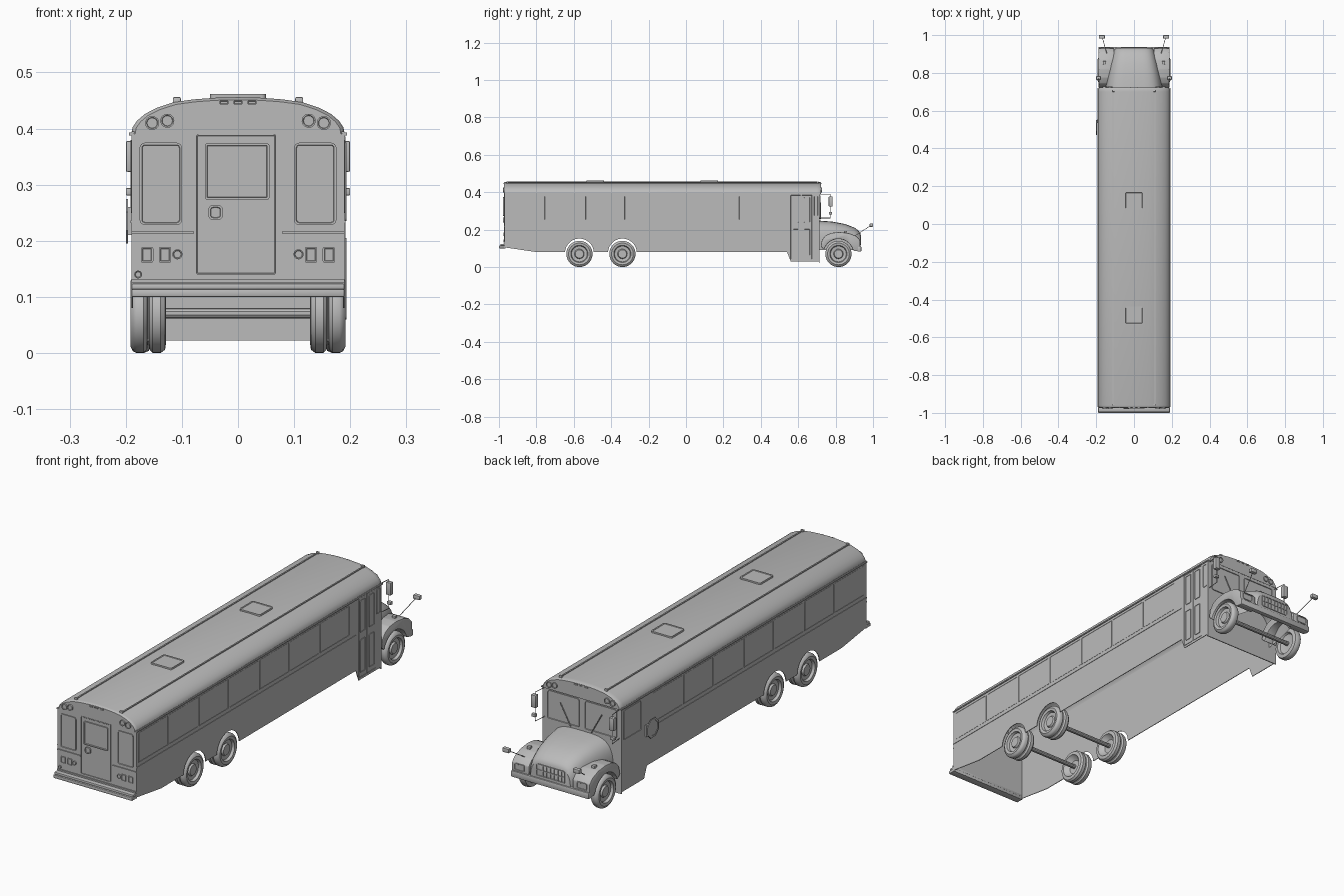
import bpy, bmesh, math
from mathutils import Vector

cube = bpy.data.objects.get("Cube")
if cube:
    bpy.data.objects.remove(cube, do_unlink=True)

GREY = (0.5, 0.5, 0.5, 1)
grey = bpy.data.materials.new("plain_grey")
grey.diffuse_color = GREY
grey.use_nodes = True
grey.node_tree.nodes["Principled BSDF"].inputs["Base Color"].default_value = GREY


def finish(name, bm):
    bmesh.ops.recalc_face_normals(bm, faces=bm.faces[:])
    me = bpy.data.meshes.new(name)
    bm.to_mesh(me)
    bm.free()
    me.materials.append(grey)
    me.shade_smooth()
    me.set_sharp_from_angle(angle=0.6)
    ob = bpy.data.objects.new(name, me)
    bpy.context.collection.objects.link(ob)
    return ob


def place(axis, u, v, d):
    return {"x": (d, u, v), "y": (u, d, v), "z": (u, v, d)}[axis]


def prism(name, pts, axis, d0, d1, rim=0, sink=0, bevel=0):
    """Extrude a 2D outline from d0 to d1; optionally sink the d1 face inside a rim."""
    bm = bmesh.new()
    a = [bm.verts.new(place(axis, u, v, d0)) for u, v in pts]
    b = [bm.verts.new(place(axis, u, v, d1)) for u, v in pts]
    bm.faces.new(a)
    front = bm.faces.new(b)
    n = len(pts)
    for i in range(n):
        bm.faces.new((a[i], a[(i + 1) % n], b[(i + 1) % n], b[i]))
    bmesh.ops.recalc_face_normals(bm, faces=bm.faces[:])
    if rim:
        bmesh.ops.inset_individual(bm, faces=[front], thickness=rim)
        bmesh.ops.inset_individual(bm, faces=[front], thickness=0.001, depth=-sink)
    if bevel:
        bmesh.ops.bevel(bm, geom=bm.edges[:], offset=bevel, segments=2,
                        profile=0.5, affect="EDGES")
    return finish(name, bm)


def arc(cu, cv, r, a0, a1, n):
    return [(cu + r * math.cos(a0 + (a1 - a0) * i / n),
             cv + r * math.sin(a0 + (a1 - a0) * i / n)) for i in range(n + 1)]


def rounded(u0, u1, v0, v1, r):
    q = math.pi / 2
    corners = ((u1 - r, v1 - r), (u0 + r, v1 - r), (u0 + r, v0 + r), (u1 - r, v0 + r))
    return [p for i, (u, v) in enumerate(corners) for p in arc(u, v, r, i * q, (i + 1) * q, 4)]


def panel(name, axis, at, out, u0, u1, v0, v1, r=0.006, rim=0.003, sink=0.0015):
    return prism(name, rounded(u0, u1, v0, v1, r), axis, at, at + out, rim, sink)


def box(name, x0, x1, y0, y1, z0, z1, bevel=0):
    return prism(name, [(x0, y0), (x1, y0), (x1, y1), (x0, y1)], "z", z0, z1, bevel=bevel)


def disc(name, axis, at, out, u, v, r, sides=20, sink=0.0015):
    pts = arc(u, v, r, math.pi / 8, math.pi * 2.125, sides)[:-1]
    return prism(name, pts, axis, at, at + out, r * 0.2, sink)


def loft(name, rings, caps=()):
    bm = bmesh.new()
    rows = [[bm.verts.new(p) for p in ring] for ring in rings]
    for a, b in zip(rows, rows[1:]):
        for i in range(len(a) - 1):
            bm.faces.new((a[i], a[i + 1], b[i + 1], b[i]))
    for c in caps:
        bm.faces.new(rows[c])
    return finish(name, bm)


def lathe(name, profile, y, z, s=1, seg=40):
    rings = [[(s * x, y + r * math.cos(t), z + r * math.sin(t))
              for t in [math.tau * i / seg for i in range(seg + 1)]] for x, r in profile]
    ob = loft(name, rings)
    bm = bmesh.new()
    bm.from_mesh(ob.data)
    bmesh.ops.remove_doubles(bm, verts=bm.verts[:], dist=1e-5)
    bmesh.ops.recalc_face_normals(bm, faces=bm.faces[:])
    bm.to_mesh(ob.data)
    bm.free()
    ob.data.set_sharp_from_angle(angle=0.6)
    return ob


def rod(name, p, q, r=0.002):
    p, q = Vector(p), Vector(q)
    bm = bmesh.new()
    bmesh.ops.create_cone(bm, cap_ends=True, segments=10, radius1=r, radius2=r, depth=(q - p).length)
    rot = (q - p).to_track_quat("Z", "Y")
    for v in bm.verts:
        v.co = rot @ v.co + (p + q) / 2
    return finish(name, bm)


SIDES = ((1, "left"), (-1, "right"))
REAR_AXLES = (-0.57, -0.34)
W, BACK, FRONT = 0.19, -0.97, 0.715

# Hollow body: side walls with wheel arches, end walls
outline = [(BACK, 0.105), (-0.8, 0.08)]
for y in REAR_AXLES:
    outline += arc(y, 0.075, 0.077, math.pi - 0.065, 0.065, 20)
outline += [(0.54, 0.08), (0.56, 0.03), (FRONT, 0.03), (FRONT, 0.395), (BACK, 0.395)]
for s, side in SIDES:
    prism(f"{side}_side_wall", outline, "x", s * (W - 0.003), s * W)
box("tail_wall", -W, W, BACK, BACK + 0.004, 0.1, 0.395)
box("windshield_wall", -W, W, FRONT - 0.004, FRONT, 0.022, 0.395)

# Arched roof with softly rounded end caps
half = [(0.19, 0.39), (0.188, 0.402), (0.18, 0.414), (0.166, 0.426), (0.145, 0.437),
        (0.115, 0.447), (0.08, 0.452), (0.04, 0.455)]
arch = half + [(0, 0.456)] + [(-x, z) for x, z in reversed(half)]
stations = ((BACK - 0.002, 0.93), (BACK + 0.002, 0.97), (BACK + 0.01, 1),
            (0.7, 1), (0.715, 0.98), (0.722, 0.93))
loft("roof", [[(x * (1 + k) / 2, y, 0.39 + (z - 0.39) * k) for x, z in arch]
              for y, k in stations], caps=(0, -1))
for s, side in SIDES:
    box(f"{side}_drip_rail", s * 0.188, s * 0.194, BACK, 0.72, 0.388, 0.393)
    box(f"{side}_roof_rib", s * 0.108, s * 0.114, BACK + 0.01, 0.7, 0.44, 0.4515)
    box(f"{side}_belt_rail", s * 0.189, s * 0.192, BACK, 0.54, 0.232, 0.236)
for i, y in enumerate((-0.485, 0.125)):
    panel(f"roof_hatch_{i}", "z", 0.45, 0.012, -0.05, 0.05, y - 0.047, y + 0.047, 0.008, 0.006)

# Side windows
for s, side in SIDES:
    for i in range(7):
        y = -0.955 + i * 0.208
        panel(f"{side}_window_{i}", "x", s * 0.189, s * 0.002, y, y + 0.203, 0.25, 0.38, 0.004)

# Entry door with two glazed leaves
for i, y in enumerate((0.558, 0.618)):
    panel(f"entry_door_leaf_{i}", "x", 0.189, 0.003, y, y + 0.057, 0.04, 0.386, 0.003, 0.002)
    for j, (z0, z1) in enumerate(((0.06, 0.205), (0.235, 0.375))):
        panel(f"entry_door_glass_{i}_{j}", "x", 0.189, 0.004, y + 0.01, y + 0.047, z0, z1)
panel("entry_side_glass", "x", 0.189, 0.003, 0.682, 0.708, 0.27, 0.38)
panel("driver_window", "x", -0.189, -0.003, 0.58, 0.7, 0.25, 0.38)

# Stop sign on the driver side
disc("stop_sign", "x", -0.196, -0.004, 0.51, 0.235, 0.043, 8, 0.001)
box("stop_sign_hinge", -0.197, -0.189, 0.535, 0.552, 0.21, 0.26)

# Tail wall details
panel("tail_door", "y", BACK, -0.004, -0.075, 0.068, 0.14, 0.39, 0.004, 0.002, 0.001)
panel("tail_door_window", "y", BACK - 0.003, -0.005, -0.059, 0.056, 0.273, 0.374, 0.005, 0.004, 0.004)
panel("tail_door_handle", "y", BACK - 0.003, -0.006, -0.053, -0.027, 0.237, 0.264, 0.009, 0.004, 0.003)
for s, side in SIDES:
    panel(f"{side}_tail_window", "y", BACK, -0.004, s * 0.1375 - 0.038, s * 0.1375 + 0.038,
          0.228, 0.375, 0.01, 0.004, 0.003)
    box(f"{side}_tail_rib", s * 0.078, s * W, BACK - 0.004, BACK, 0.213, 0.217)
    for i, x in enumerate((0.13, 0.162)):
        panel(f"{side}_tail_lamp_{i}", "y", BACK, -0.004, s * x - 0.011, s * x + 0.011, 0.161, 0.189, 0.003)
    disc(f"{side}_signal_lamp", "y", BACK, -0.005, s * 0.108, 0.176, 0.009)
    for end, at, out in (("tail", BACK, -0.009), ("nose", 0.718, 0.009)):
        for i, (x, z) in enumerate(((0.153, 0.41), (0.126, 0.414))):
            disc(f"{side}_{end}_warning_lamp_{i}", "y", at, out, s * x, z, 0.0125, 20, 0.003)
        box(f"{side}_{end}_roof_marker", s * 0.102, s * 0.116, at - out * 2, at - out, 0.44, 0.456, 0.002)
for end, at, out in (("tail", BACK, -0.006), ("nose", 0.718, 0.006)):
    for i in (-1, 0, 1):
        panel(f"{end}_marker_{i + 1}", "y", at, out, i * 0.025 - 0.008, i * 0.025 + 0.008, 0.443, 0.45, 0.002, 0.001)
disc("fuel_cap", "y", BACK, -0.005, -0.178, 0.14, 0.007)
box("tail_sill", -W, W, BACK - 0.005, BACK, 0.125, 0.131)
box("tail_bumper", -W, W, -1, BACK + 0.005, 0.1, 0.114, 0.003)
box("tail_bumper_step", -W, W, -0.993, BACK + 0.005, 0.113, 0.124, 0.003)

# Windshield and wipers
for s, side in SIDES:
    panel(f"{side}_windshield", "y", FRONT, 0.004, s * 0.09 - 0.078, s * 0.09 + 0.078, 0.258, 0.383, 0.01, 0.004, 0.003)
    rod(f"{side}_wiper", (s * 0.05, 0.721, 0.255), (s * 0.1, 0.721, 0.345))

# Tapered hood
rings = []
for y, w, top in ((0.713, 0.152, 0.248), (0.78, 0.143, 0.243), (0.85, 0.128, 0.23),
                  (0.9, 0.114, 0.211), (0.922, 0.105, 0.195), (0.932, 0.096, 0.18)):
    ring = []
    for i in range(25):
        t = math.pi * i / 24
        c, sn = math.cos(t), max(math.sin(t), 0)
        ring.append((w * math.copysign(abs(c) ** 0.5, c), y, 0.09 + (top - 0.09) * sn ** 0.6))
    rings.append(ring)
loft("hood", rings, caps=(-1,))
panel("grille", "y", 0.931, 0.004, -0.07, 0.07, 0.118, 0.172, 0.008, 0.004, 0.003)
for i in range(7):
    x = -0.054 + i * 0.018
    box(f"grille_bar_{i}", x - 0.002, x + 0.002, 0.931, 0.935, 0.122, 0.168)
box("grille_crossbar", -0.066, 0.066, 0.931, 0.935, 0.143, 0.147)
box("nose_bumper", -0.188, 0.188, 0.915, 0.937, 0.082, 0.11, 0.004)

# Fenders, headlamps and mirrors
fender = [(0.72, 0.11), (0.727, 0.145), (0.745, 0.168), (0.775, 0.182), (0.82, 0.187),
          (0.87, 0.181), (0.91, 0.166), (0.93, 0.145), (0.932, 0.085), (0.903, 0.085)]
fender += arc(0.815, 0.07, 0.08, 0.3, math.pi - 0.3, 16)
for s, side in SIDES:
    prism(f"{side}_fender", fender, "x", s * 0.105, s * 0.188, bevel=0.004)
    panel(f"{side}_headlamp", "y", 0.93, 0.004, s * 0.15 - 0.024, s * 0.15 + 0.024, 0.115, 0.145)
    box(f"{side}_fender_lamp", s * 0.148, s * 0.164, 0.845, 0.862, 0.178, 0.193, 0.002)
    box(f"{side}_mirror", s * 0.176, s * 0.2, 0.763, 0.783, 0.323, 0.378, 0.003)
    box(f"{side}_lower_mirror", s * 0.18, s * 0.2, 0.765, 0.78, 0.281, 0.294, 0.002)
    rod(f"{side}_mirror_post", (s * 0.186, 0.772, 0.26), (s * 0.186, 0.772, 0.39), 0.0015)
    for i, z in enumerate((0.262, 0.388)):
        rod(f"{side}_mirror_arm_{i}", (s * 0.18, 0.714, z), (s * 0.186, 0.772, z), 0.0015)
    rod(f"{side}_crossover_arm", (s * 0.143, 0.9, 0.165), (s * 0.168, 0.988, 0.222), 0.0015)
    box(f"{side}_crossover_mirror", s * 0.154, s * 0.186, 0.982, 1, 0.215, 0.233, 0.003)

# Wheels: doubled at the tail, single at the nose
outer = [(0.184, 0), (0.184, 0.022), (0.177, 0.026), (0.179, 0.042), (0.19, 0.046),
         (0.192, 0.058), (0.187, 0.067), (0.181, 0.07), (0.168, 0.07)]
inner = [(0.162, 0.064), (0.16, 0.05), (0.158, 0.064), (0.152, 0.07), (0.138, 0.07),
         (0.13, 0.064), (0.128, 0.05), (0.138, 0.044), (0.148, 0.03), (0.148, 0)]
single = [(0.159, 0.066), (0.156, 0.05), (0.166, 0.044), (0.17, 0.03), (0.17, 0)]
for s, side in SIDES:
    for i, y in enumerate(REAR_AXLES):
        lathe(f"{side}_double_wheel_{i}", outer + inner, y, 0.07, s)
    lathe(f"{side}_steer_wheel", outer + single, 0.815, 0.07, s)
for i, y in enumerate(REAR_AXLES + (0.815,)):
    rod(f"axle_{i}", (-0.172, y, 0.071), (0.172, y, 0.071), 0.0095)
